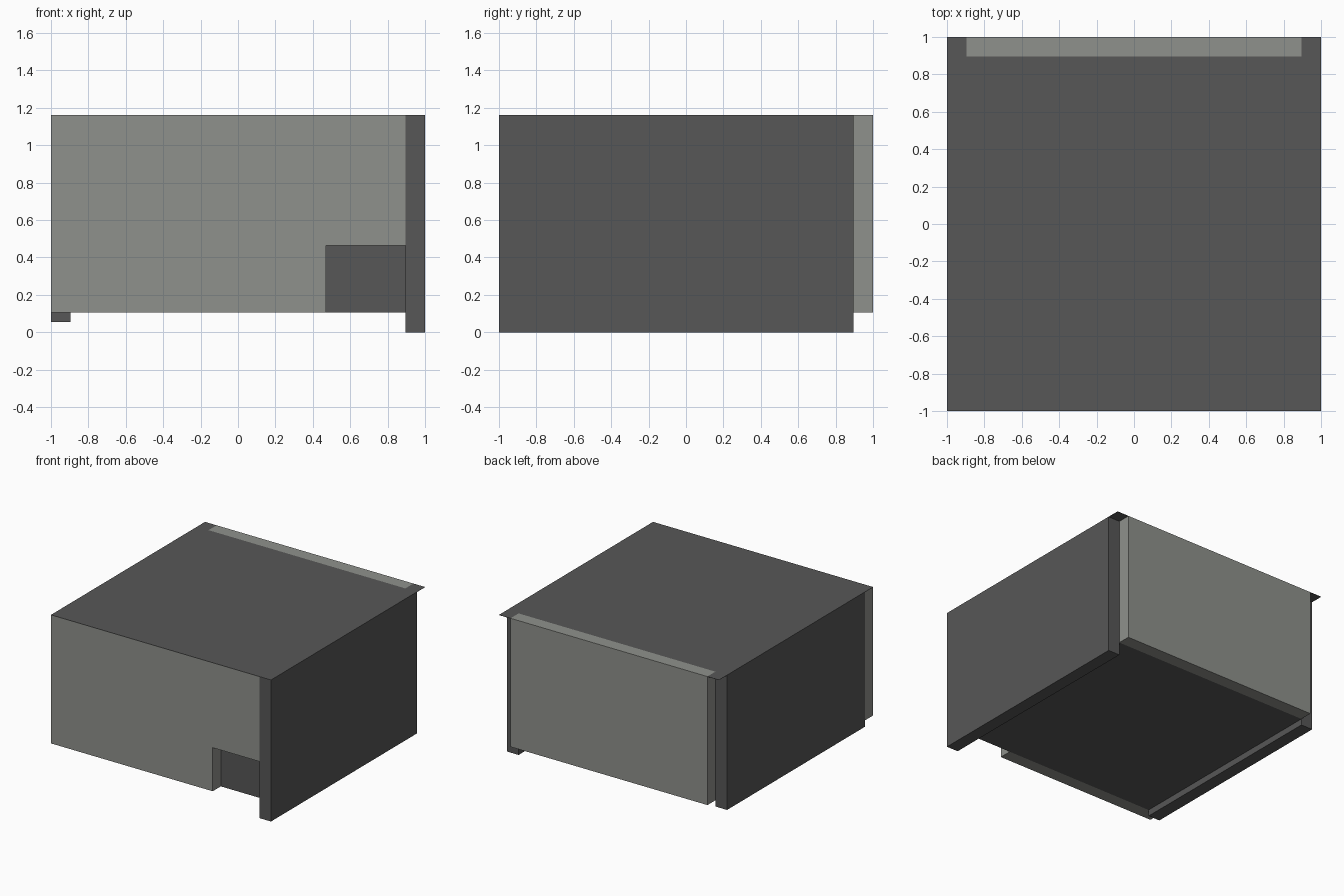
import bpy
import bmesh
from mathutils import Vector

if "Cube" in bpy.data.objects:
    bpy.data.objects.remove(bpy.data.objects["Cube"])

TOP, ROOF_T = 1.163, 0.002      # overall height, roof sheet thickness
IN = 0.895                      # inner face of the walls
FLOOR = 0.107                   # underside of the core, front and back walls


def material(name, rgb):
    m = bpy.data.materials.new(name)
    m.diffuse_color = (*rgb, 1.0)
    m.use_nodes = True
    m.node_tree.nodes["Principled BSDF"].inputs["Base Color"].default_value = m.diffuse_color
    return m


DARK = material("dark grey", (0.095, 0.095, 0.095))
LIGHT = material("light grey", (0.275, 0.283, 0.262))


def prism(name, points, direction, mat):
    """Extrude a flat outline along a direction."""
    bm = bmesh.new()
    face = bm.faces.new([bm.verts.new(p) for p in points])
    ext = bmesh.ops.extrude_face_region(bm, geom=[face])
    verts = [g for g in ext["geom"] if isinstance(g, bmesh.types.BMVert)]
    bmesh.ops.translate(bm, verts=verts, vec=Vector(direction))
    bmesh.ops.recalc_face_normals(bm, faces=bm.faces)
    mesh = bpy.data.meshes.new(name)
    bm.to_mesh(mesh)
    bm.free()
    mesh.materials.append(mat)
    obj = bpy.data.objects.new(name, mesh)
    bpy.context.collection.objects.link(obj)
    return obj


def box(name, x0, x1, y0, y1, z0, z1, mat):
    outline = [(x0, y0, z0), (x1, y0, z0), (x1, y1, z0), (x0, y1, z0)]
    return prism(name, outline, (0, 0, z1 - z0), mat)


EAVE = TOP - ROOF_T

# Dark inner block, seen through the doorway and from below
box("inner_core", -IN, IN, -IN, IN, FLOOR, EAVE, DARK)

# Side walls reach below the floor by different amounts
box("right_wall", IN, 1, -1, IN, 0, EAVE, DARK)
box("left_wall", -1, -IN, -IN, IN, 0.055, EAVE, DARK)

# Back wall stops short of both corners, its top is flush with the roof
box("back_wall", -IN, IN, IN, 1, FLOOR, TOP, LIGHT)

# Front wall with the low doorway cut from its right corner
front = [(-1, FLOOR), (0.47, FLOOR), (0.47, 0.465), (IN, 0.465), (IN, EAVE), (-1, EAVE)]
prism("front_wall", [(x, -1, z) for x, z in front], (0, 1 - IN, 0), LIGHT)

# Thin roof sheet, notched round the back wall and overhanging the corners
roof = [(-1, -1), (1, -1), (1, 1), (IN, 1), (IN, IN), (-IN, IN), (-IN, 1), (-1, 1)]
prism("roof", [(x, y, EAVE) for x, y in roof], (0, 0, ROOF_T), DARK)
